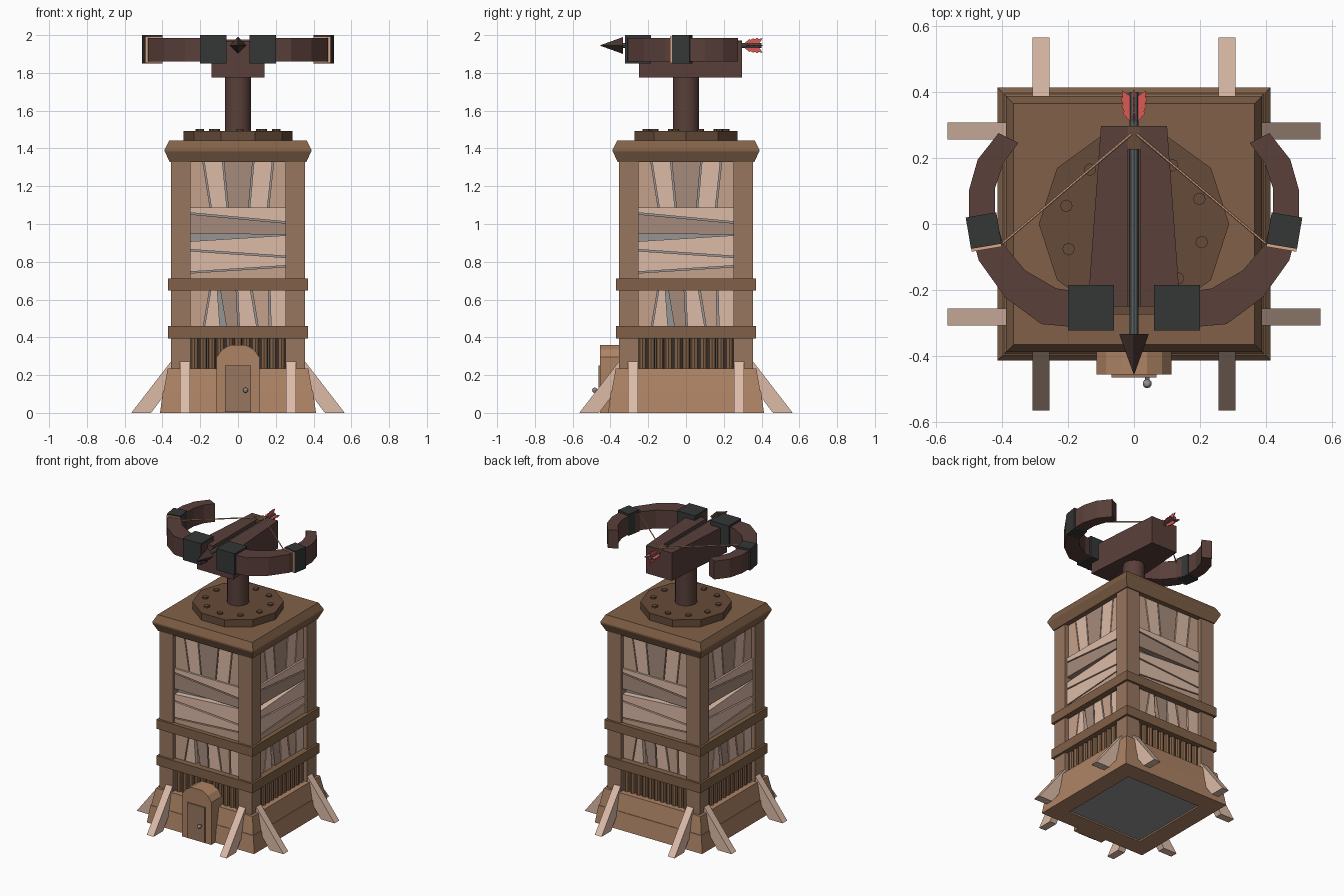
import bpy, bmesh
from math import pi, cos, sin, radians
from mathutils import Matrix, Vector

if "Cube" in bpy.data.objects:
    bpy.data.objects.remove(bpy.data.objects["Cube"])


def mat(name, r, g, b):
    m = bpy.data.materials.new(name)
    m.diffuse_color = (r, g, b, 1)
    m.use_nodes = True
    m.node_tree.nodes["Principled BSDF"].inputs["Base Color"].default_value = m.diffuse_color
    return m


BASE = mat("base_wood", .42, .23, .13)
POST = mat("post_wood", .31, .18, .115)
BEAM = mat("beam_wood", .22, .12, .065)
DISC = mat("disc_wood", .13, .07, .04)
LIGHT = mat("light_board", .72, .5, .39)
MID = mat("mid_board", .56, .36, .26)
DARK = mat("dark_board", .38, .26, .2)
BOW = mat("bow_wood", .1, .05, .042)
IRON = mat("iron", .035, .037, .037)
GREY = mat("core_grey", .3, .3, .3)
STEEL = mat("shaft_grey", .1, .12, .12)
RED = mat("fletching_red", .7, .1, .09)
CORD = mat("cord", .7, .38, .24)
HEAD = mat("arrow_head", .06, .035, .03)
I4 = Matrix.Identity(4)


def finish(name, bm, m, M=I4):
    bmesh.ops.recalc_face_normals(bm, faces=bm.faces)
    me = bpy.data.meshes.new(name)
    bm.to_mesh(me)
    bm.free()
    me.transform(M)
    me.materials.append(m)
    ob = bpy.data.objects.new(name, me)
    bpy.context.collection.objects.link(ob)
    return ob


def prism(name, polys, a, b, m, axis='y', M=I4):
    """Extrude 2D polygons from a to b along y (points x,z) or z (x,y) or x (y,z)."""
    put = {'y': lambda p, d: (p[0], d, p[1]), 'z': lambda p, d: (p[0], p[1], d),
           'x': lambda p, d: (d, p[0], p[1])}[axis]
    bm = bmesh.new()
    for pts in polys:
        lo = [bm.verts.new(put(p, a)) for p in pts]
        hi = [bm.verts.new(put(p, b)) for p in pts]
        bm.faces.new(lo)
        bm.faces.new(hi)
        for i in range(len(pts)):
            j = (i + 1) % len(pts)
            bm.faces.new((lo[i], lo[j], hi[j], hi[i]))
    return finish(name, bm, m, M)


def rect(x0, x1, z0, z1):
    return [(x0, z0), (x1, z0), (x1, z1), (x0, z1)]


def ngon(n, r, cx=0, cy=0, off=0):
    return [(cx + r * cos(off + 2 * pi * i / n), cy + r * sin(off + 2 * pi * i / n)) for i in range(n)]


def square_ring(name, profile, m, closed=True):
    """Sweep a (half width, z) profile round a square; open profiles are capped."""
    bm = bmesh.new()
    loops = [[bm.verts.new((sx * h, sy * h, z)) for sx, sy in ((-1, -1), (1, -1), (1, 1), (-1, 1))]
             for h, z in profile]
    n = len(loops)
    for i in range(n if closed else n - 1):
        A, B = loops[i], loops[(i + 1) % n]
        for k in range(4):
            bm.faces.new((A[k], A[(k + 1) % 4], B[(k + 1) % 4], B[k]))
    if not closed:
        bm.faces.new(loops[0])
        bm.faces.new(loops[-1])
    return finish(name, bm, m)


def smooth(ob):
    bpy.ops.object.select_all(action='DESELECT')
    ob.select_set(True)
    bpy.context.view_layer.objects.active = ob
    bpy.ops.object.shade_smooth_by_angle()


# tower core, base courses, bands and roof slab
square_ring("core", [(.3, .01), (.3, 1.34)], GREY, False)
square_ring("base_lower", [(.29, 0), (.413, 0), (.397, .118), (.29, .118)], BASE)
square_ring("base_upper", [(.29, .118), (.393, .118), (.372, .235), (.29, .235)], BASE)
square_ring("band_lower", [(.29, .395), (.37, .395), (.37, .46), (.29, .46)], BEAM)
square_ring("band_upper", [(.29, .648), (.37, .648), (.37, .712), (.29, .712)], BEAM)
square_ring("roof_slab", [(.362, 1.328), (.388, 1.385), (.388, 1.395), (.364, 1.442)], BEAM, False)

# boards: left/right edges at the bottom and top of each, and colour
upper = [(-.255, -.147, -.255, -.187, MID), (-.14, -.058, -.18, -.083, LIGHT),
         (-.05, .055, -.076, .078, DARK), (.062, .155, .085, .182, LIGHT),
         (.162, .255, .19, .255, MID)]
lower = [(-.255, -.185, -.255, -.15, MID), (-.178, -.095, -.143, -.11, LIGHT),
         (-.06, .0, -.095, -.01, DARK), (.008, .1, -.002, .065, LIGHT),
         (.108, .165, .075, .16, MID), (.175, .255, .17, .255, LIGHT)]
# horizontal boards: bottom z left/right, top z left/right
middle = [(1.06, 1.012, 1.087, 1.087, LIGHT), (.947, .945, 1.052, 1.004, DARK),
          (.865, .83, .908, .94, LIGHT), (.747, .78, .857, .822, LIGHT),
          (.705, .705, .74, .773, MID)]
brace = [(-.565, 0), (-.46, 0), (-.355, .14), (-.355, .272)]
for k, side in enumerate(("front", "right", "back", "left")):
    R = Matrix.Rotation(k * pi / 2, 4, 'Z')
    prism(side + "_post", [rect(-.355, -.252, .23, 1.335)], -.355, -.252, POST, M=R)
    for rows, z0, z1, nm in ((upper, 1.08, 1.335, "_upper_board"), (lower, .45, .655, "_lower_board")):
        for a, b, c, d, m in rows:
            prism(side + nm, [[(a, z0), (b, z0), (d, z1), (c, z1)]], -.328, -.298, m, M=R)
    for a, b, c, d, m in middle:
        prism(side + "_cross_board", [[(-.255, a), (.255, b), (.255, d), (-.255, c)]], -.34, -.298, m, M=R)
    prism(side + "_palisade", [ngon(8, .021, -.23 + i * .046, -.318) for i in range(11)],
          .23, .4, BEAM, 'z', R)
    for s in (-1, 1):
        prism(side + "_brace", [brace], s * .281 - .026, s * .281 + .026, LIGHT, 'x', R)

# doorway
prism("door_frame", [[(-.113, 0), (.113, 0), (.113, .295), (.085, .335), (.04, .36),
                      (-.04, .36), (-.085, .335), (-.113, .295)]], -.455, -.34, BASE)
prism("door", [rect(-.068, .068, .005, .25)], -.464, -.44, POST)
prism("door_knob_stem", [ngon(8, .007, .04, .12)], -.485, -.46, GREY)
bm = bmesh.new()
bmesh.ops.create_uvsphere(bm, u_segments=10, v_segments=6, radius=.014)
smooth(finish("door_knob", bm, GREY, Matrix.Translation((.04, -.483, .12))))

# turntable, bolts and pole
prism("turntable", [ngon(10, .288)], 1.44, 1.492, DISC, 'z')
prism("turntable_bolts", [ngon(8, .019, .212 * cos(a), .212 * sin(a))
                          for a in (radians(21 + 36 * i) for i in range(10))], 1.485, 1.502, DISC, 'z')
smooth(prism("pole", [ngon(14, .07)], 1.48, 1.8, BOW, 'z'))

# tapered stock with arrow groove
w, g, top = .14, .018, 1.968
stock = prism("stock", [[(-w, 1.775), (w, 1.775), (w, top), (g, top), (g, 1.932),
                         (-g, 1.932), (-g, top), (-w, top)]], -.25, .297, BOW)
for v in stock.data.vertices:
    if v.co.y > 0 and abs(v.co.x) > .1:
        v.co.x *= .1 / w
prism("string_nut", [rect(-.018, .018, 1.93, 1.972)], .225, .297, DISC)

# bow limbs, clamps and string on both sides
outer = [(.06, -.31), (.2, -.31), (.28, -.303), (.39, -.222), (.47, -.11), (.5, 0),
         (.5, .1), (.473, .195), (.41, .275)]
inner = [(.06, -.2), (.2, -.2), (.235, -.195), (.33, -.14), (.397, -.06), (.42, .03),
         (.42, .11), (.395, .185), (.35, .245)]
for s, side in ((-1, "left"), (1, "right")):
    quads = [outer + inner[::-1]]
    prism(side + "_limb", [[(s * x, y) for x, y in q] for q in quads], 1.859, 1.986, BOW, 'z')
    prism(side + "_inner_clamp", [[(s * x, y) for x, y in rect(.06, .2, -.322, -.185)]], 1.85, 2, IRON, 'z')
    T = Matrix.Translation((s * .455, -.02, 0)) @ Matrix.Rotation(s * radians(-9.5), 4, 'Z')
    prism(side + "_outer_clamp", [rect(-.047, .047, -.048, .048)], 1.85, 2, IRON, 'z', T)
    prism(side + "_string_loop", [rect(-.046, .046, -.057, -.048)], 1.853, 1.992, CORD, 'z', T)
    a, b = Vector((s * .4, -.06, 1.972)), Vector((s * .008, .272, 1.972))
    d = b - a
    prism(side + "_string", [ngon(6, .004)], 0, d.length, CORD, 'z',
          Matrix.Translation(a) @ d.to_track_quat('Z', 'Y').to_matrix().to_4x4())

# arrow: shaft, four-sided head, feathers
AZ = 1.945
prism("arrow_shaft", [ngon(8, .013, 0, AZ)], -.34, .4, STEEL)
bm = bmesh.new()
bmesh.ops.create_cone(bm, cap_ends=True, segments=4, radius1=.045, radius2=0, depth=.125)
finish("arrow_head", bm, HEAD, Matrix.Translation((0, -.395, AZ)) @ Matrix.Rotation(pi / 2, 4, 'X'))
vane = [(.008, .305), (.034, .335), (.03, .34), (.038, .358), (.033, .362), (.041, .38),
        (.035, .383), (.037, .405), (.008, .385)]
for k in range(4):
    prism("arrow_feather", [vane], -.003, .003, RED, 'z',
          Matrix.Translation((0, 0, AZ)) @ Matrix.Rotation(k * pi / 2, 4, 'Y'))
